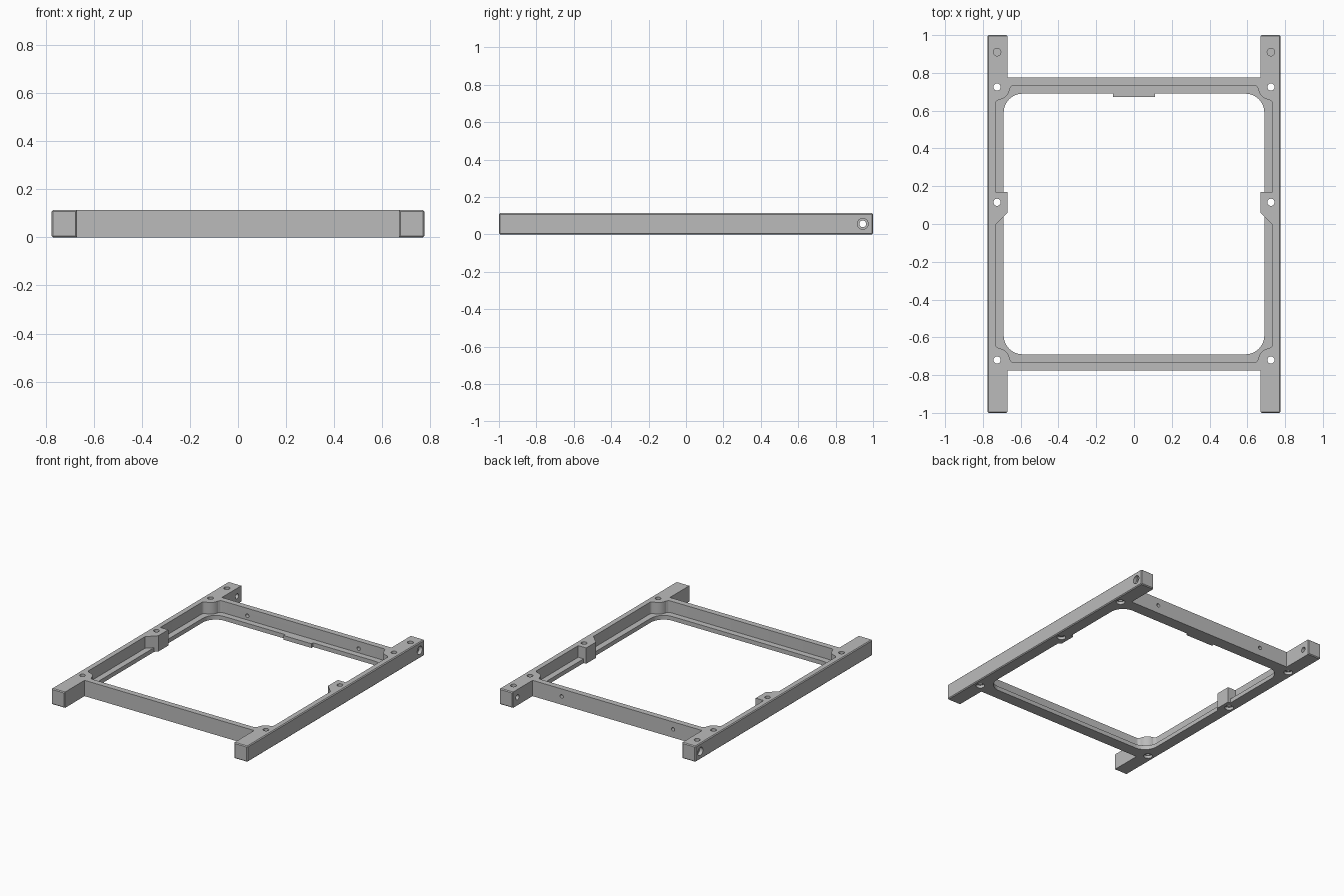
import bpy, bmesh
from math import sin, cos, pi, radians
from mathutils import Matrix

if "Cube" in bpy.data.objects:
    bpy.data.objects.remove(bpy.data.objects["Cube"], do_unlink=True)

H = 0.113        # frame height
LEDGE = 0.03     # ledge thickness
W = 0.775        # outer half width
WALL = 0.733     # inner face of the walls
OPEN = 0.69      # inner edge of the ledge
POST = 0.67      # inner face of posts and rail ends
HOLE = 0.725     # screw hole position

grey = bpy.data.materials.new("light_grey")
grey.use_nodes = True
colour = (0.5, 0.5, 0.5, 1)
grey.diffuse_color = colour
grey.node_tree.nodes["Principled BSDF"].inputs["Base Color"].default_value = colour


def make_object(name, bm):
    bmesh.ops.recalc_face_normals(bm, faces=bm.faces)
    mesh = bpy.data.meshes.new(name)
    bm.to_mesh(mesh)
    bm.free()
    mesh.materials.append(grey)
    ob = bpy.data.objects.new(name, mesh)
    bpy.context.collection.objects.link(ob)
    return ob


def prism(outline, z0, z1):
    bm = bmesh.new()
    face = bm.faces.new([bm.verts.new((x, y, z0)) for x, y in outline])
    top = bmesh.ops.extrude_face_region(bm, geom=[face])["geom"]
    verts = [v for v in top if isinstance(v, bmesh.types.BMVert)]
    bmesh.ops.translate(bm, verts=verts, vec=(0, 0, z1 - z0))
    return bm


def arc(cx, cy, r, a0, a1, n=8):
    angles = [radians(a0 + (a1 - a0) * i / n) for i in range(n + 1)]
    return [(cx + r * cos(a), cy + r * sin(a)) for a in angles]


def mirror_x(half):
    return half + [(-x, y) for x, y in reversed(half)]


def flip_y(points):
    return [(x, -y) for x, y in reversed(points)]


def cut(bm):
    cutter = make_object("cutter", bm)
    cutter.hide_render = True
    mod = frame.modifiers.new("cut", "BOOLEAN")
    mod.operation = "DIFFERENCE"
    mod.solver = "EXACT"
    mod.object = cutter
    bpy.context.view_layer.objects.active = frame
    bpy.ops.object.modifier_apply(modifier=mod.name)
    bpy.data.objects.remove(cutter, do_unlink=True)


def drill(centre, r, depth, axis="Z"):
    bm = bmesh.new()
    turn = {"X": Matrix.Rotation(pi / 2, 4, "Y"),
            "Y": Matrix.Rotation(pi / 2, 4, "X"),
            "Z": Matrix.Identity(4)}[axis]
    bmesh.ops.create_cone(bm, cap_ends=True, segments=24, radius1=r, radius2=r,
                          depth=depth, matrix=Matrix.Translation(centre) @ turn)
    cut(bm)


# Frame body: two long rails joined by two cross bars
front = [(POST, -W), (POST, -1), (W, -1)]
frame = make_object("frame", prism(mirror_x(front + flip_y(front)), 0, H))

# Small chamfers round the rail ends
bm = bmesh.new()
bm.from_mesh(frame.data)
ends = [e for e in bm.edges if all(abs(v.co.y) > 0.99 for v in e.verts)]
bmesh.ops.bevel(bm, geom=ends, offset=0.006, segments=1, affect="EDGES")
bm.to_mesh(frame.data)
bm.free()


# Side post, as a notch that both inner cutters leave standing
def post(x):
    return [(x, 0.06 - (x - POST)), (POST, 0.06), (POST, 0.17), (x, 0.17)]


# Upper pocket, with a round boss at each corner
corner = (arc(WALL - 0.02, 0.637, 0.02, 0, 80, 4)
          + arc(HOLE, HOLE, 0.068, 262, 188, 10)
          + arc(0.637, WALL - 0.02, 0.02, 10, 90, 4))
cut(prism(mirror_x(flip_y(corner) + post(WALL) + corner), LEDGE, H + 0.1))

# Rounded opening inside the ledge, leaving a tab at the rear
round_corner = arc(OPEN - 0.1, OPEN - 0.1, 0.1, 0, 90, 12)
tab = [(0.11, OPEN), (0.11, 0.672)]
cut(prism(mirror_x(flip_y(round_corner) + post(OPEN) + round_corner + tab), -0.1, H + 0.2))

for side in (-1, 1):
    # Vertical screw holes, wider underneath
    for y in (-0.72, 0.115, HOLE):
        drill((side * HOLE, y, H / 2), 0.019, 0.4)
        drill((side * HOLE, y, 0), 0.029, 0.04)
    # Blind hole and cross hole in the rear rail ends
    drill((side * HOLE, 0.91, H), 0.02, 0.08)
    drill((side * HOLE, 0.945, H / 2), 0.018, 0.3, "X")
    drill((side * W, 0.945, H / 2), 0.029, 0.05, "X")
    # Small hole through the rear wall
    drill((side * 0.44, 0.755, 0.06), 0.013, 0.1, "Y")

bpy.ops.object.select_all(action="DESELECT")
frame.select_set(True)
bpy.context.view_layer.objects.active = frame
bpy.ops.object.shade_smooth_by_angle(angle=radians(30))
